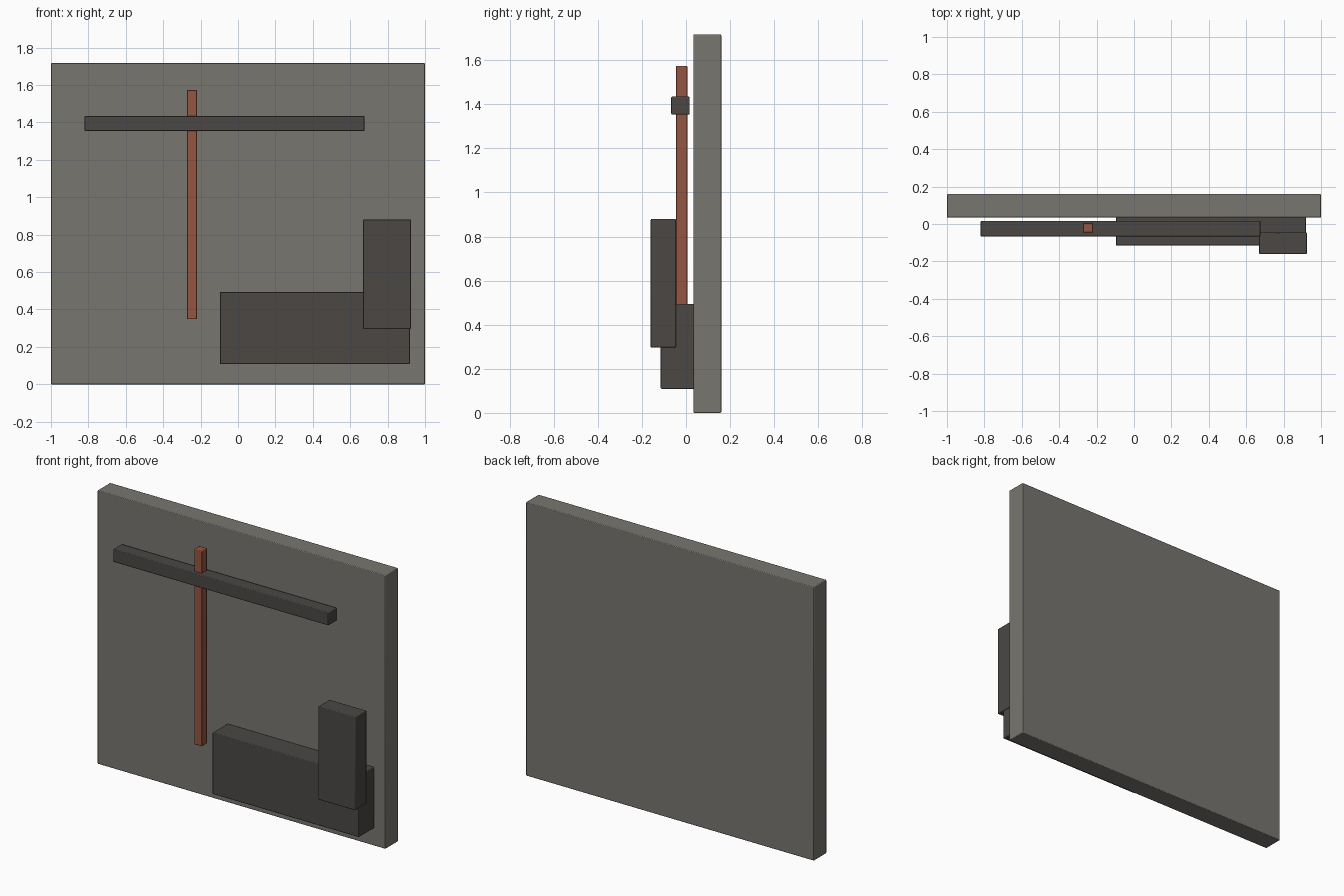
import bpy

if "Cube" in bpy.data.objects:
    bpy.data.objects.remove(bpy.data.objects["Cube"])


def material(name, color):
    mat = bpy.data.materials.new(name)
    mat.diffuse_color = (*color, 1)
    mat.use_nodes = True
    mat.node_tree.nodes["Principled BSDF"].inputs["Base Color"].default_value = mat.diffuse_color
    return mat


def box(name, x, y, z, mat, bevel=0.004):
    """Softly bevelled box from (min, max) ranges."""
    bpy.ops.mesh.primitive_cube_add(size=1, location=[(a + b) / 2 for a, b in (x, y, z)])
    ob = bpy.context.object
    ob.name = name
    ob.scale = [b - a for a, b in (x, y, z)]
    bpy.ops.object.transform_apply(location=False, rotation=False, scale=True)
    ob.data.materials.append(mat)
    mod = ob.modifiers.new("soft_edges", 'BEVEL')
    mod.width = bevel
    mod.segments = 2
    bpy.ops.object.shade_smooth_by_angle()
    return ob


stone = material("stone_grey", (0.19, 0.18, 0.16))
dark = material("dark_grey", (0.07, 0.064, 0.06))
rust = material("rust", (0.30, 0.09, 0.05))

# Backing slab
box("wall_panel", (-1, 1), (0.034, 0.16), (0, 1.717), stone)
# Crossed bar and post
box("horizontal_bar", (-0.82, 0.675), (-0.067, 0.017), (1.354, 1.435), dark)
box("vertical_post", (-0.273, -0.219), (-0.046, 0.006), (0.348, 1.574), rust)
# Stacked blocks in the lower corner
box("low_block", (-0.097, 0.92), (-0.115, 0.036), (0.109, 0.494), dark)
box("upright_block", (0.668, 0.925), (-0.16, -0.046), (0.296, 0.88), dark)
